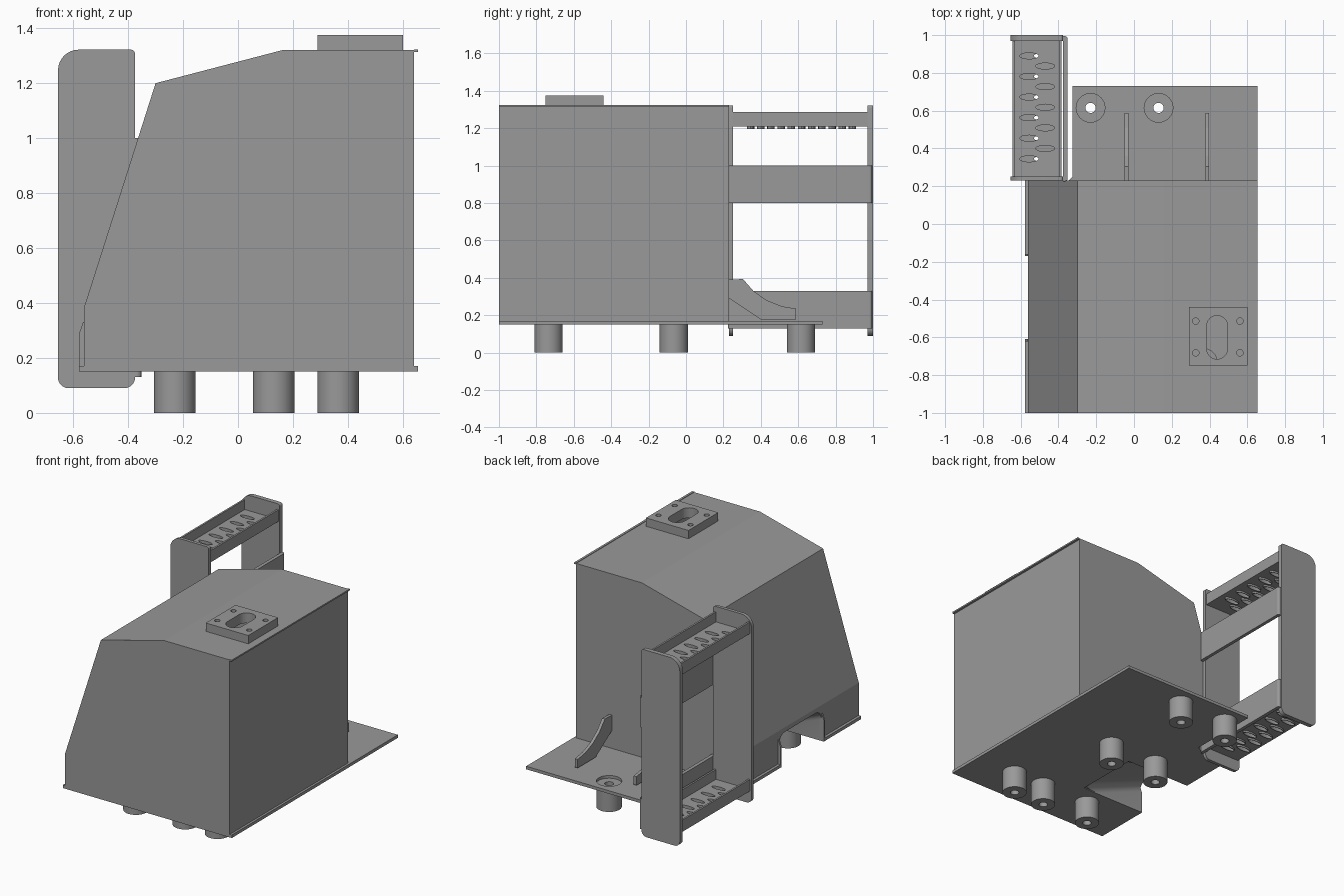
import bpy, bmesh, math
from mathutils import Vector

if "Cube" in bpy.data.objects:
    bpy.data.objects.remove(bpy.data.objects["Cube"])

GREY = bpy.data.materials.new("dark_grey")
GREY.diffuse_color = (.32, .32, .32, 1)
GREY.use_nodes = True
GREY.node_tree.nodes["Principled BSDF"].inputs["Base Color"].default_value = GREY.diffuse_color


def add(name, bm, smooth=False):
    bmesh.ops.recalc_face_normals(bm, faces=bm.faces)
    me = bpy.data.meshes.new(name)
    bm.to_mesh(me)
    bm.free()
    me.materials.append(GREY)
    ob = bpy.data.objects.new(name, me)
    bpy.context.collection.objects.link(ob)
    if smooth:
        shade(ob)
    return ob


def activate(ob):
    bpy.ops.object.select_all(action='DESELECT')
    ob.select_set(True)
    bpy.context.view_layer.objects.active = ob


def shade(ob):
    activate(ob)
    bpy.ops.object.shade_smooth_by_angle(angle=math.radians(30))


def prism(name, pts, axis, a, b):
    """Extrude a 2D outline along x (y,z), y (x,z) or z (x,y)."""
    put = {'x': lambda p, t: (t, p[0], p[1]),
           'y': lambda p, t: (p[0], t, p[1]),
           'z': lambda p, t: (p[0], p[1], t)}[axis]
    bm = bmesh.new()
    lo = [bm.verts.new(put(p, a)) for p in pts]
    hi = [bm.verts.new(put(p, b)) for p in pts]
    bm.faces.new(lo)
    bm.faces.new(hi)
    n = len(pts)
    for i in range(n):
        j = (i + 1) % n
        bm.faces.new((lo[i], lo[j], hi[j], hi[i]))
    return add(name, bm)


def rect(x0, x1, y0, y1):
    return [(x0, y0), (x1, y0), (x1, y1), (x0, y1)]


def fillet(pts, radii, steps=8):
    """Round the right-angled corners of an outline."""
    out = []
    for i, (p, r) in enumerate(zip(pts, radii)):
        p = Vector(p)
        if r == 0:
            out.append(tuple(p))
            continue
        d1 = (Vector(pts[i - 1]) - p).normalized()
        d2 = (Vector(pts[(i + 1) % len(pts)]) - p).normalized()
        for k in range(steps + 1):
            t = math.pi / 2 * k / steps
            out.append(tuple(p + r * (d1 * (1 - math.sin(t)) + d2 * (1 - math.cos(t)))))
    return out


def ellipse(cx, cy, rx, ry, n=32):
    return [(cx + rx * math.cos(2 * math.pi * i / n), cy + ry * math.sin(2 * math.pi * i / n))
            for i in range(n)]


def tube(bm, outer, inner, z0, z1):
    rings = [[bm.verts.new((x, y, z)) for x, y in pts]
             for pts, z in ((outer, z0), (outer, z1), (inner, z1), (inner, z0))]
    n = len(outer)
    for r in range(4):
        a, b = rings[r], rings[(r + 1) % 4]
        for i in range(n):
            j = (i + 1) % n
            bm.faces.new((a[i], a[j], b[j], b[i]))


def cut(ob, cutters):
    """Subtract the cutters, then remove them."""
    for c in cutters:
        m = ob.modifiers.new("cut", 'BOOLEAN')
        m.operation = 'DIFFERENCE'
        m.solver = 'EXACT'
        m.object = c
        activate(ob)
        bpy.ops.object.modifier_apply(modifier=m.name)
        bpy.data.objects.remove(c)


def tunnel(name, grow, x0, x1, slope):
    """Round-topped recess in the left side, its roof sloping down inwards."""
    ob = prism(name, fillet(rect(-.61 - grow, -.17 + grow, 0, .355 + grow), (0, 0, .06 + grow, .06 + grow)),
               'x', x0, x1)
    for v in ob.data.vertices:
        v.co.z -= slope * (v.co.x + .56)
    return ob


def slot(z0, z1):
    return prism("cutter", fillet(rect(0.385, 0.495, -0.715, -0.485), [.0549] * 4), 'z', z0, z1)


# Hollow tank body
body = prism("tank_body", [(-.56, .17), (-.56, .385), (-.30, 1.2), (.16, 1.32), (.64, 1.32), (.64, .17)],
             'y', -1, 0.23)
inside = prism("cutter", [(-.548, .1), (-.548, .383), (-.291, 1.19), (.161, 1.308), (.628, 1.308), (.628, .1)],
               'y', -0.988, 0.218)
cut(body, [inside, tunnel("cutter", 0, -.75, -.1, .4), slot(1.2, 1.5)])
prism("top_lip", rect(.64, .655, 1.313, 1.323), 'y', -1, 0.23)

# Recess lining with small cheeks beside the opening
liner = tunnel("side_recess", .012, -.559, -.088, .4)
cut(liner, [tunnel("cutter", 0, -.75, -.08, .4),
            prism("cutter", rect(-.8, .1, -.5, .155), 'y', -.8, 0)])
shade(liner)
for y in (-.622, -.17):
    prism("recess_cheek", [(-.56, .17), (-.578, .17), (-.578, .29), (-.564, .33), (-.56, .33)], 'y', y, y + .012)

# Base plate with foot holes
feet = [(.365, -.735), (.13, -.735), (-.23, -.735), (.13, -.065), (-.23, -.065), (.13, .615), (-.23, .615)]
base = prism("base_plate", [(-.578, -1), (.655, -1), (.655, .73), (-.325, .73), (-.325, .25),
                            (-.345, .23), (-.578, .23)], 'z', .15, .17)
cut(base, [tunnel("cutter", 0, -.75, -.1, 0)] +
    [prism("cutter", ellipse(x, y, .076, .076), 'z', .1, .3) for x, y in feet])
for x, y in feet:
    bm = bmesh.new()
    tube(bm, ellipse(x, y, .076, .076), ellipse(x, y, .027, .027), 0, .152)
    add("foot", bm, True)

# Filler flange
flange = prism("filler_flange", rect(.29, .60, -.75, -.44), 'z', 1.32, 1.375)
cut(flange, [slot(1.2, 1.5)] + [prism("cutter", ellipse(x, y, .017, .017, 20), 'z', 1.33, 1.5)
                               for x in (.327, .561) for y in (-.682, -.514)])

# Rear gussets
arm = [(.23, .39), (.305, .393), (.36, .33), (.43, .28), (.51, .248), (.588, .235), (.588, .178),
       (.40, .178), (.23, .29)]
for x in (-.04, .388):
    prism("gusset", arm, 'x', x - .01, x + .01)

# Step frame side plates
side = fillet(rect(-.655, -.375, .09, 1.322), (.038, .038, .015, .075))
for name, a, b in (("step_side_inner", .23, .252), ("step_side_outer", .97, 1.0)):
    shade(prism(name, side, 'y', a, b))

# Back bars of the step frame
for z in (.13, .80):
    prism("step_back_bar", fillet(rect(-.375, -.352, .225, .995), (0, .015, .015, 0), 4), 'z', z, z + .2)

# Perforated treads, the lower one mirrored
for name, z, flip in (("upper_tread", 1.208, 1), ("lower_tread", .17, -1)):
    u = [(-.642, 0), (-.383, 0), (-.383, .077), (-.395, .077), (-.395, .012), (-.63, .012), (-.63, .077), (-.642, .077)]
    tread = prism(name, [(x, z + h) for x, h in u], 'y', .252, .97)
    holes = [(-.5175 - .0375 * flip, .89 - .109 * i) for i in range(6)]
    holes += [(-.5175 + .0475 * flip, .836 - .109 * i) for i in range(5)]
    cut(tread, [prism("cutter", ellipse(x, y, .05, .016, 24), 'z', z - .05, z + .05) for x, y in holes])
    bm = bmesh.new()
    for x, y in holes:
        tube(bm, ellipse(x, y, .054, .020, 24), ellipse(x, y, .05, .016, 24), z - .012, z + .001)
    add(name + "_grip_rims", bm, True)
